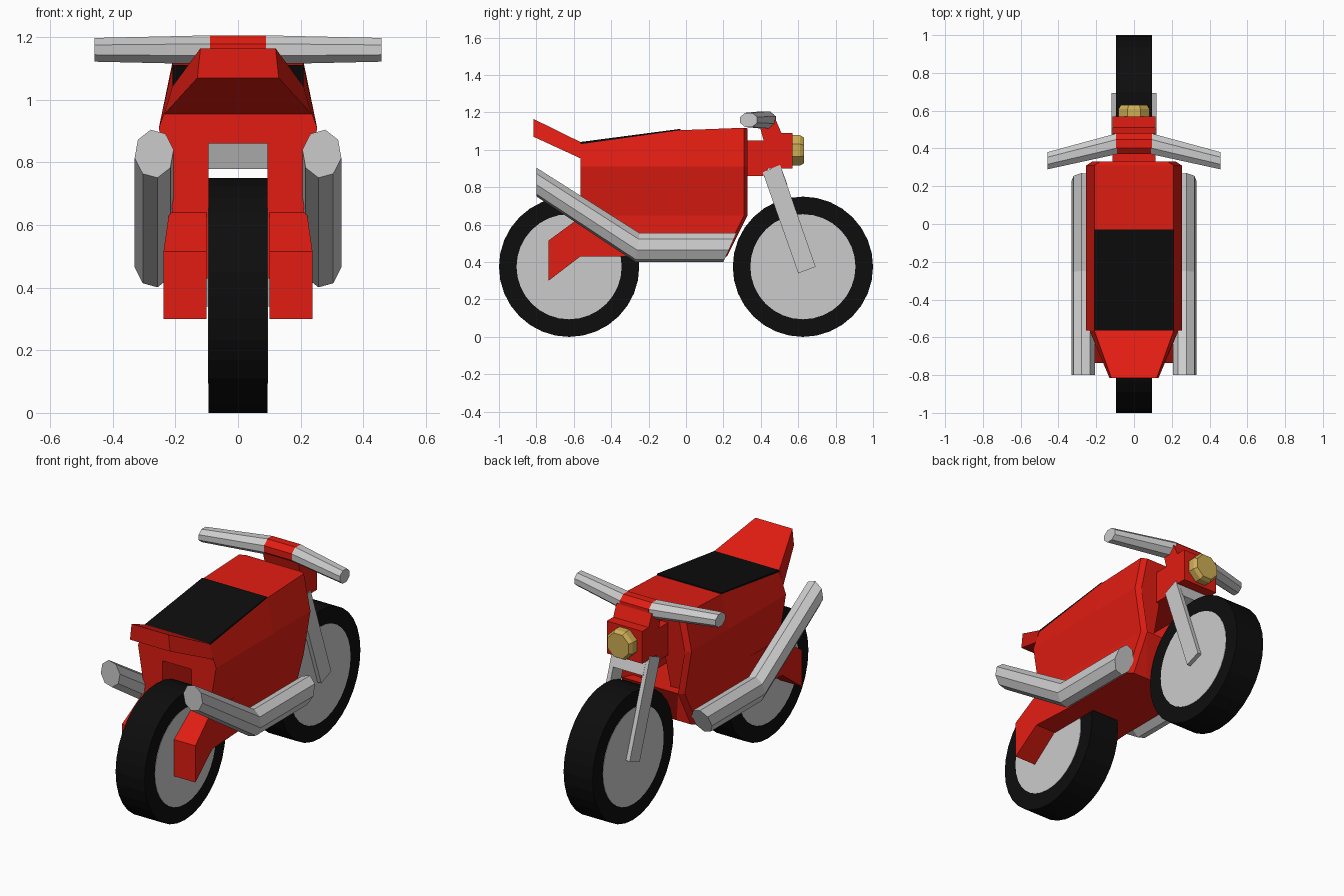
import bpy, bmesh, math

if "Cube" in bpy.data.objects:
    bpy.data.objects.remove(bpy.data.objects["Cube"])


def material(name, rgb):
    m = bpy.data.materials.new(name)
    m.diffuse_color = (*rgb, 1)
    m.use_nodes = True
    m.node_tree.nodes["Principled BSDF"].inputs["Base Color"].default_value = m.diffuse_color
    return m


RED = material("red_paint", (0.75, 0.012, 0.006))
BLACK = material("black_rubber", (0.004, 0.004, 0.004))
GOLD = material("amber_glass", (0.62, 0.42, 0.09))


def loft(name, rings, mat=None, mirror=False):
    """Skin a list of equal-length point rings and cap both ends."""
    bm = bmesh.new()
    vs = [[bm.verts.new(p) for p in r] for r in rings]
    n = len(rings[0])
    for a, b in zip(vs, vs[1:]):
        for i in range(n):
            j = (i + 1) % n
            bm.faces.new((a[i], a[j], b[j], b[i]))
    bm.faces.new(vs[0])
    bm.faces.new(vs[-1])
    bmesh.ops.recalc_face_normals(bm, faces=bm.faces)
    me = bpy.data.meshes.new(name)
    bm.to_mesh(me)
    bm.free()
    ob = bpy.data.objects.new(name, me)
    bpy.context.collection.objects.link(ob)
    if mat:
        me.materials.append(mat)
    if mirror:
        ob.modifiers.new("mirror", "MIRROR")
    return ob


def slab(name, profile, x0, x1, mat=None, mirror=False):
    """Extrude a (y, z) side profile between two x positions."""
    return loft(name, [[(x, y, z) for y, z in profile] for x in (x0, x1)], mat, mirror)


def circle(r, n, turn=0.0):
    return [(r * math.cos(math.tau * i / n + turn), r * math.sin(math.tau * i / n + turn))
            for i in range(n)]


# Wheels: tyre with a barely proud grey disc
for label, y in (("front", 0.625), ("rear", -0.625)):
    for part, r, w, mat in (("tyre", 0.375, 0.094, BLACK), ("wheel_disc", 0.281, 0.096, None)):
        slab(f"{label}_{part}", [(y + a, 0.375 + b) for a, b in circle(r, 32)], -w, w, mat)


# Body shell: inverted U with a wheel tunnel, lofted from back to front
def body_ring(y, y_low, top, inset=0.0, low=0.43):
    half = [(0.21 - inset, y, top), (0.253 - inset, y, 0.91), (0.21 - inset, y, 0.65),
            (0.215 - inset, y_low, low), (0.094, y_low, low), (0.094, y, 0.86)]
    return half + [(-x, b, c) for x, b, c in reversed(half)]


loft("body_shell", [body_ring(-0.565, -0.565, 1.03), body_ring(-0.03, -0.03, 1.105),
                    body_ring(0.31, 0.20, 1.118), body_ring(0.33, 0.22, 1.115, 0.03)], RED)
slab("engine_block", [(-0.24, 0.43), (0.22, 0.43), (0.33, 0.65), (-0.24, 0.65)],
     -0.18, 0.18, RED)

# Seat and upswept tail
slab("seat", [(-0.565, 1.02), (-0.565, 1.042), (-0.03, 1.112), (-0.03, 1.09)], -0.21, 0.21, BLACK)
loft("tail", [[(-0.235, -0.565, 0.955), (0.235, -0.565, 0.955), (0.21, -0.565, 1.042), (-0.21, -0.565, 1.042)],
              [(-0.13, -0.815, 1.07), (0.13, -0.815, 1.07), (0.12, -0.815, 1.165), (-0.12, -0.815, 1.165)]], RED)

# Rear wheel arms
arm = [(-0.735, 0.30), (-0.735, 0.515), (-0.565, 0.64), (-0.30, 0.64), (-0.30, 0.43), (-0.565, 0.43)]
widths = [0.238, 0.238, 0.22, 0.21, 0.215, 0.23]
loft("rear_arm", [[(0.10, y, z) for y, z in arm],
                  [(w, y, z) for w, (y, z) in zip(widths, arm)]], RED, True)

# Exhaust pipes: octagonal section swept along a bent path
section = [(0.268 + 0.81 * a, b) for a, b in circle(0.078, 8, math.radians(80))]
loft("exhaust", [[(x, y + skew * dz, z + dz) for x, dz in section]
                 for y, z, skew in ((0.235, 0.478, 0.45), (-0.26, 0.478, 0.15), (-0.80, 0.828, 0))],
     None, True)

# Front fork blades and crown
slab("fork_blade", [(0.60, 0.34), (0.693, 0.375), (0.503, 0.92), (0.41, 0.88)], 0.094, 0.12, None, True)
slab("fork_crown", [(0.445, 0.78), (0.542, 0.815), (0.503, 0.92), (0.41, 0.88)], -0.10, 0.10)

# Steering head and headlight
slab("steering_head", [(0.32, 0.86), (0.41, 0.86), (0.44, 0.90), (0.57, 0.90), (0.57, 1.09),
                       (0.51, 1.09), (0.48, 1.16), (0.39, 1.14), (0.415, 1.05), (0.32, 1.05)],
     -0.115, 0.115, RED)
loft("headlight", [[(a * s, y, 0.997 + b * s) for a, b in circle(0.088, 8, math.pi / 8)]
                   for y, s in ((0.56, 1), (0.61, 1), (0.63, 0.85))], GOLD)


# Handlebar: red clamp in the middle, swept-back grey grips
def bar_ring(x, y, z, r):
    return [(x, y + 1.2 * a, z + b) for a, b in circle(r, 8, math.pi / 8)]


loft("handlebar_clamp", [bar_ring(x, 0.425, 1.16, 0.050) for x in (-0.094, 0.094)], RED)
loft("handlebar_grip", [bar_ring(0.09, 0.425, 1.16, 0.050), bar_ring(0.458, 0.335, 1.16, 0.041)], None, True)
